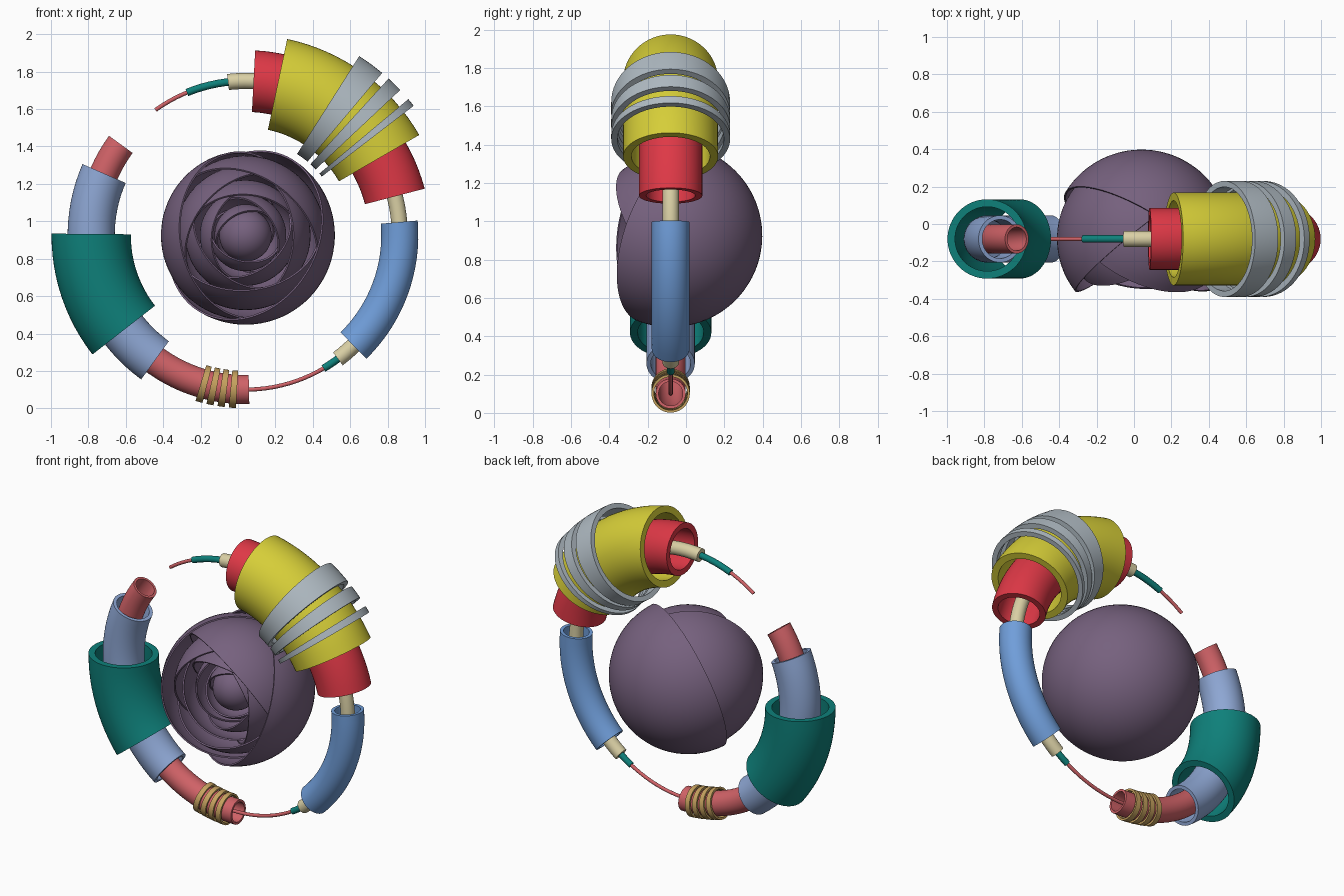
import bpy, bmesh, math
from mathutils import Vector

if "Cube" in bpy.data.objects:
    bpy.data.objects.remove(bpy.data.objects["Cube"])

CX, CY, CZ, R = 0.04, -0.08, 0.925, 0.825   # ring centre and path radius


def material(name, rgb):
    m = bpy.data.materials.new(name)
    lin = [((c / 255 + 0.055) / 1.055) ** 2.4 if c > 10 else c / 255 / 12.92 for c in rgb]
    m.diffuse_color = (*lin, 1)
    m.use_nodes = True
    m.node_tree.nodes["Principled BSDF"].inputs["Base Color"].default_value = m.diffuse_color
    return m


RED = material("red", (222, 56, 70))
YELLOW = material("yellow", (214, 206, 56))
GREY = material("light_grey", (176, 187, 195))
CREAM = material("cream", (218, 208, 165))
TEAL = material("teal", (14, 128, 122))
BLUE = material("blue", (112, 158, 218))
PERI = material("pale_blue", (142, 167, 212))
PINK = material("coral_pink", (208, 98, 103))
GOLD = material("gold", (198, 162, 95))
PURPLE = material("purple", (118, 97, 126))


def finish(name, bm, mat):
    bmesh.ops.remove_doubles(bm, verts=bm.verts, dist=1e-5)
    bmesh.ops.recalc_face_normals(bm, faces=bm.faces)
    me = bpy.data.meshes.new(name)
    bm.to_mesh(me)
    bm.free()
    me.materials.append(mat)
    ob = bpy.data.objects.new(name, me)
    bpy.context.collection.objects.link(ob)
    bpy.ops.object.select_all(action='DESELECT')
    ob.select_set(True)
    bpy.context.view_layer.objects.active = ob
    bpy.ops.object.shade_smooth_by_angle(angle=math.radians(35))
    return ob


def bridge(bm, a, b):
    n = len(a)
    for i in range(n):
        bm.faces.new((a[i], a[(i + 1) % n], b[(i + 1) % n], b[i]))


def arc_tube(name, a0, a1, ro, ri, mat, sides=48):
    """Tube (or solid rod if ri is 0) swept along the ring from angle a0 to a1."""
    bm = bmesh.new()
    steps = max(2, int(abs(a1 - a0) / 3))

    def loop(a, r):
        a = math.radians(a)
        out = []
        for i in range(sides):
            t = 2 * math.pi * i / sides
            d = R + r * math.cos(t)
            out.append(bm.verts.new((CX + d * math.cos(a), CY + r * math.sin(t),
                                     CZ + d * math.sin(a))))
        return out

    angles = [a0 + (a1 - a0) * k / steps for k in range(steps + 1)]
    loops = [loop(a, ro) for a in angles]
    if ri > 0:
        loops += [loop(a, ri) for a in reversed(angles)]
        loops.append(loops[0])
    else:
        bm.faces.new(loops[0])
        bm.faces.new(loops[-1])
    for a, b in zip(loops, loops[1:]):
        bridge(bm, a, b)
    return finish(name, bm, mat)


def petal(name, r, thick, tilt, phi, mat, sides=72, rows=18):
    """Hollow half sphere opening to the front, tilted so its rim leads towards phi."""
    bm = bmesh.new()
    t, p = math.radians(tilt), math.radians(phi)
    pole = Vector((math.cos(p) * math.sin(t), math.cos(t), math.sin(p) * math.sin(t)))
    q = Vector((0, 0, 1)).rotation_difference(pole)
    quarter = [math.pi / 2 * k / rows for k in range(1, rows + 1)]
    prof = [(r, a) for a in quarter] + [(r - thick, a) for a in reversed(quarter)]
    centre = Vector((CX, CY, CZ))
    loops = []
    for rad, a in prof:
        loops.append([bm.verts.new(centre + q @ Vector((
            rad * math.sin(a) * math.cos(2 * math.pi * i / sides),
            rad * math.sin(a) * math.sin(2 * math.pi * i / sides),
            rad * math.cos(a)))) for i in range(sides)])
    for a, b in zip(loops, loops[1:]):
        bridge(bm, a, b)
    for lp, rad in ((loops[0], r), (loops[-1], r - thick)):
        top = bm.verts.new(centre + pole * rad)
        for i in range(sides):
            bm.faces.new((lp[i], lp[(i + 1) % sides], top))
    return finish(name, bm, mat)


# thin nested rods running through the right half
arc_tube("thin_pink_rod", 125.7, -98, 0.011, 0, PINK, 20)
arc_tube("teal_rod", 112.3, -59.6, 0.020, 0, TEAL, 24)
arc_tube("cream_rod", 96.5, -53.2, 0.043, 0, CREAM, 32)

# large sleeves on the right half
arc_tube("blue_sleeve", 4.9, -45.6, 0.099, 0.078, BLUE)
arc_tube("red_sleeve", 87, 14.6, 0.165, 0.128, RED)
arc_tube("yellow_sleeve", 78, 30, 0.248, 0.205, YELLOW, 64)
for i, (a, b) in enumerate([(57.6, 49.9), (47.6, 43.2), (39.9, 37.6)]):
    arc_tube(f"grey_band_{i + 1}", a, b, 0.31, 0.278, GREY, 64)

# nested sleeves on the left half
arc_tube("pink_tube", 143.9, 271.3, 0.078, 0.063, PINK)
arc_tube("pale_blue_sleeve", 156.4, 234.1, 0.126, 0.104, PERI)
arc_tube("teal_sleeve", 179.5, 217.9, 0.212, 0.172, TEAL, 64)
for i in range(4):
    a = 254.4 + 3.75 * i
    arc_tube(f"gold_band_{i + 1}", a - 1.2, a + 1.2, 0.1, 0.087, GOLD)

# bud of nested, turned half shells around a small ball
for i in range(13):
    petal(f"bud_shell_{i + 1}", 0.478 - 0.026 * i, 0.010, min(36 + 3 * i, 42),
          -32 - 137.5 * i, PURPLE)
bm = bmesh.new()
bmesh.ops.create_uvsphere(bm, u_segments=48, v_segments=24, radius=0.14)
bmesh.ops.translate(bm, verts=bm.verts, vec=(CX, CY, CZ))
finish("bud_core", bm, PURPLE)
